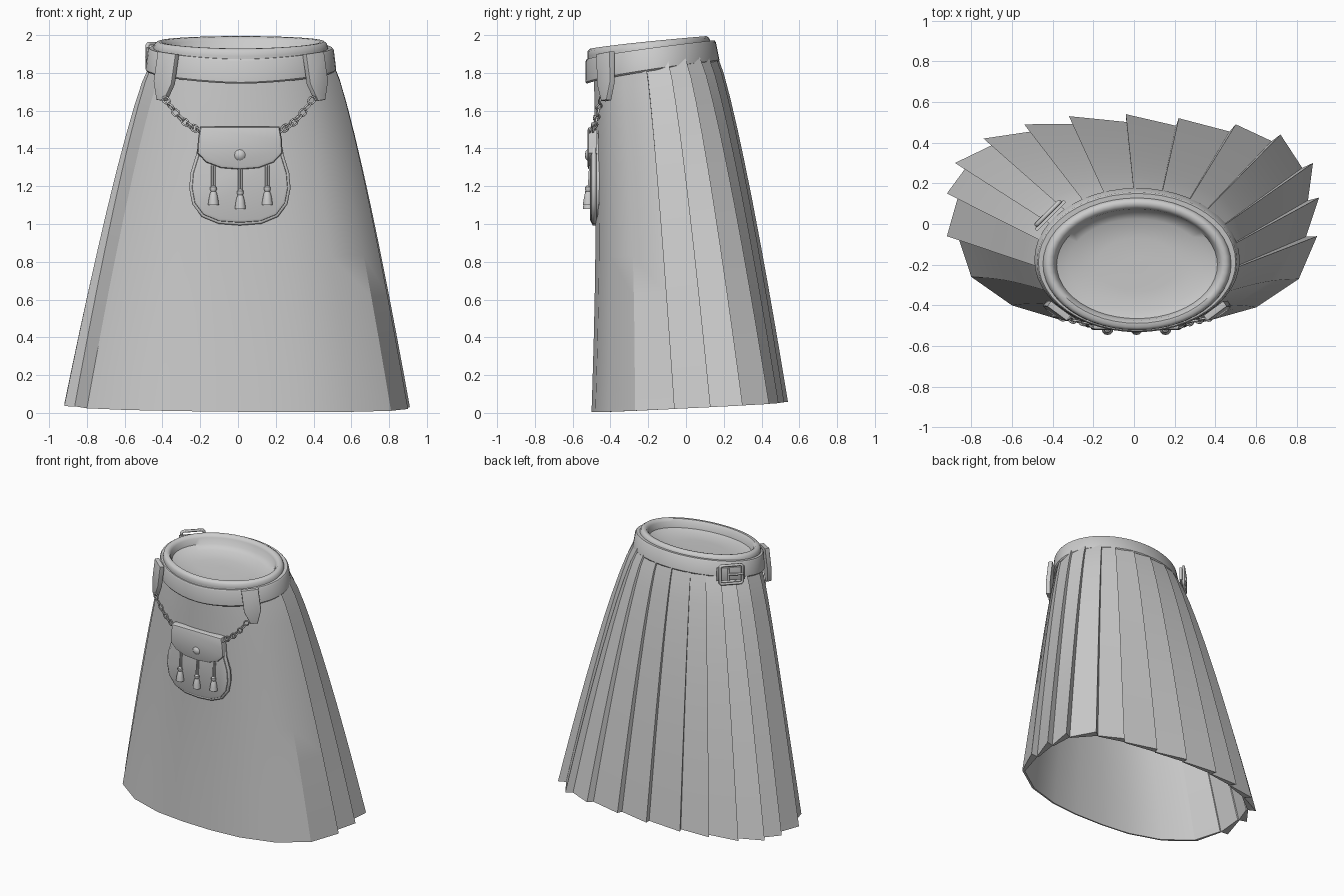
import bpy, bmesh, math
from mathutils import Vector, Matrix

if "Cube" in bpy.data.objects:
    bpy.data.objects.remove(bpy.data.objects["Cube"])

grey = bpy.data.materials.new("grey cloth")
grey.diffuse_color = (0.6, 0.6, 0.6, 1)
grey.use_nodes = True
grey.node_tree.nodes["Principled BSDF"].inputs["Base Color"].default_value = grey.diffuse_color


def finish(name, bm, angle=35):
    bmesh.ops.recalc_face_normals(bm, faces=bm.faces)
    me = bpy.data.meshes.new(name)
    bm.to_mesh(me)
    bm.free()
    me.materials.append(grey)
    ob = bpy.data.objects.new(name, me)
    bpy.context.collection.objects.link(ob)
    bpy.ops.object.select_all(action='DESELECT')
    ob.select_set(True)
    bpy.context.view_layer.objects.active = ob
    bpy.ops.object.shade_smooth_by_angle(angle=math.radians(angle))
    return ob


def loft(name, rings, closed=False, cap=False, angle=35):
    bm = bmesh.new()
    vs = [[bm.verts.new(p) for p in r] for r in rings]
    n = len(vs[0])
    pairs = list(zip(vs, vs[1:])) + ([(vs[-1], vs[0])] if closed else [])
    for a, b in pairs:
        for i in range(n):
            j = (i + 1) % n
            bm.faces.new((a[i], a[j], b[j], b[i]))
    if cap:
        bm.faces.new(vs[-1])
    return finish(name, bm, angle)


def slope(y, front, back):
    s = min(1, max(0, (y + 0.53) / 0.7))
    return front + (back - front) * s ** 0.75


def ring(a, b, cy, front, back, n=48):
    pts = []
    for i in range(n):
        t = 2 * math.pi * i / n
        y = cy + b * math.sin(t)
        pts.append((0.015 + a * math.cos(t), y, slope(y, front, back)))
    return pts


def plate(name, outline, depth, matrix, bevel=0.006):
    # outline in local x/z, front face at local y = -depth
    bm = bmesh.new()
    f = bm.faces.new([bm.verts.new((x, 0, z)) for x, z in outline])
    out = bmesh.ops.extrude_face_region(bm, geom=[f])
    front = [v for v in out["geom"] if isinstance(v, bmesh.types.BMVert)]
    bmesh.ops.translate(bm, verts=front, vec=(0, -depth, 0))
    if bevel:
        edges = [e for e in bm.edges if all(v in front for v in e.verts)]
        bmesh.ops.bevel(bm, geom=edges, offset=bevel, segments=2, profile=0.5, affect='EDGES')
    bmesh.ops.transform(bm, matrix=matrix, verts=bm.verts)
    return finish(name, bm)


def tube(name, pts, radius, cyclic=False):
    cu = bpy.data.curves.new(name, 'CURVE')
    cu.dimensions = '3D'
    cu.bevel_depth = radius
    cu.bevel_resolution = 1
    cu.use_fill_caps = True
    sp = cu.splines.new('POLY')
    sp.points.add(len(pts) - 1)
    for p, c in zip(sp.points, pts):
        p.co = (*c, 1)
    sp.use_cyclic_u = cyclic
    cu.materials.append(grey)
    ob = bpy.data.objects.new(name, cu)
    bpy.context.collection.objects.link(ob)


def lathe(name, profile, x, y, z, axis='Z', n=12):
    rings = []
    for r, h in profile:
        cs = [(r * math.cos(2 * math.pi * i / n), r * math.sin(2 * math.pi * i / n)) for i in range(n)]
        rings.append([(x + c, y + s, z + h) if axis == 'Z' else (x + c, y - h, z + s) for c, s in cs])
    loft(name, rings, cap=True)


# pleated skirt: smooth front apron, then saw-tooth pleats around the back
apron = [(-.80, -.26), (-.60, -.40), (-.35, -.475), (-.12, -.497), (.12, -.5), (.35, -.48), (.60, -.41), (.81, -.27)]
tips = [(.90, -.06), (.91, .13), (.88, .30), (.72, .44), (.50, .49), (.22, .52), (-.04, .54),
        (-.32, .53), (-.54, .49), (-.74, .42), (-.88, .30), (-.92, .15), (-.92, -.06)]


def shrink(p, k):
    return (p[0] * k, -0.1 + (p[1] + 0.1) * k)


hem = [(p, p, 1.0, shrink(p, 0.975)) for p in apron]      # (angle source, hem point, waist scale, lining)
for p in tips:
    hem.append((p, p, 1.0, shrink(p, 0.935)))
    hem.append((p, shrink(p, 0.94), 0.975, shrink(p, 0.925)))


def skirt_ring(t, lining):
    pts = []
    f = t ** 0.8
    for src, out, k, inner in hem:
        a = math.atan2((src[1] - 0.02) / 0.52, src[0] / 0.92)
        if lining:
            k = 0.955
        wx = 0.02 + 0.485 * k * math.cos(a)
        wy = -0.165 + 0.325 * k * math.sin(a)
        hx, hy = inner if lining else out
        x, y = wx + (hx - wx) * f, wy + (hy - wy) * f
        if y < -0.2:
            y += 0.015 * math.sin(math.pi * t)
        top = slope(wy, 1.80, 1.91)
        low = 0.006 + 0.05 * (out[1] + 0.5) - 0.008 * out[0]
        pts.append((x, y, top + (max(low, 0) - top) * t))
    return pts


steps = [0, .06, .13, .22, .32, .43, .55, .67, .79, .9, 1]
loft("pleated_skirt", [skirt_ring(t, False) for t in steps] + [skirt_ring(t, True) for t in reversed(steps)], angle=28)

# waistband with rolled rim and recessed inner surface
loft("waistband", [
    ring(.47, .335, -.185, 1.80, 1.90), ring(.462, .325, -.197, 1.885, 1.975),
    ring(.455, .322, -.20, 1.91, 1.99), ring(.44, .308, -.20, 1.922, 2.0),
    ring(.42, .288, -.20, 1.92, 1.998), ring(.405, .274, -.20, 1.90, 1.98),
    ring(.395, .265, -.20, 1.86, 1.935), ring(.34, .225, -.20, 1.845, 1.91),
    ring(.2, .13, -.20, 1.845, 1.89), ring(.04, .03, -.20, 1.845, 1.89)], cap=True, angle=50)

# belt
loft("belt", [
    ring(.47, .325, -.175, 1.745, 1.865), ring(.497, .348, -.177, 1.74, 1.86),
    ring(.505, .354, -.177, 1.75, 1.868), ring(.492, .345, -.187, 1.86, 1.965),
    ring(.485, .338, -.188, 1.87, 1.975), ring(.45, .31, -.188, 1.87, 1.975)], closed=True)

# hanging straps, ring and chain on each side
strap = [(-.06, 0), (.06, 0), (.06, -.16), (.025, -.255), (-.025, -.255), (-.06, -.16)]
for s, side in ((1, "right"), (-1, "left")):
    m = Matrix.Translation((.015 + s * .375, -.415, 1.905)) @ Matrix.Rotation(s * math.radians(36), 4, 'Z') \
        @ Matrix.Rotation(math.radians(-4), 4, 'X') @ Matrix.Rotation(s * math.radians(-7), 4, 'Y')
    plate("strap_" + side, strap, .032, m)
    start, end = Vector((s * .385 + .005, -.455, 1.655)), Vector((s * .215 + .01, -.495, 1.495))
    along = (end - start).normalized()
    count = 8
    for i in range(count):
        u = i / (count - 1)
        c = start.lerp(end, u) + Vector((0, 0, -.025 * math.sin(math.pi * u)))
        across = along.cross(Vector((0, 1, 0))).normalized()
        if i % 2:
            across = (across * .45 + along.cross(across) * .9).normalized()
        tube("chain_link_%s_%d" % (side, i),
             [c + along * .022 * math.cos(q * math.pi / 5) + across * .016 * math.sin(q * math.pi / 5)
              for q in range(10)], .0055, True)


def mirrored(half):
    # half runs from the top corner down to the centre line
    return [(x, z) for x, z in half] + [(-x, z) for x, z in reversed(half[:-1])]


# pouch: body, piping and flap
body = mirrored([(.20, 1.48), (.222, 1.36), (.25, 1.27), (.257, 1.19), (.242, 1.11),
                 (.195, 1.047), (.11, 1.012), (0, 1.004)])
flap = mirrored([(.21, 1.515), (.222, 1.45), (.226, 1.375), (.18, 1.325), (.10, 1.295), (0, 1.287)])
plate("pouch_body", body, .05, Matrix.Translation((.01, -.458, 0)), .018)
tube("pouch_piping", [(x + .01, -.487, z) for x, z in body], .013, True)
plate("pouch_flap", flap, .05, Matrix.Translation((.01, -.472, 0)), .018)
lathe("flap_stud", [(.029, 0), (.029, .007), (.02, .016), (.006, .02)], .01, -.515, 1.365, 'Y')

# tassels
for i, (x, z) in enumerate(((-.13, 1.10), (.012, 1.08), (.155, 1.10))):
    for d in (-.006, .006):
        tube("tassel_cord_%d" % i, [(x + d, -.508, 1.31), (x + d, -.515, z + .09)], .006)
    lathe("tassel_%d" % i, [(.006, .105), (.017, .095), (.018, .083), (.013, .073), (.019, .06),
                            (.025, .03), (.029, 0)], x, -.517, z)

# belt buckle with prong and keeper, at the back left
bm_pos = Matrix.Translation((-.405, .035, 1.885)) @ Matrix.Rotation(math.radians(-135), 4, 'Z')


def on_buckle(pts):
    return [bm_pos @ Vector(p) for p in pts]


plate("belt_end", [(-.10, -.05), (.10, -.05), (.10, .05), (-.10, .05)], .018, bm_pos, .004)
tube("buckle_frame", on_buckle([(-.07, -.025, -.07), (.07, -.025, -.07), (.08, -.025, -.06), (.08, -.025, .06),
                                (.07, -.025, .07), (-.07, -.025, .07), (-.08, -.025, .06), (-.08, -.025, -.06)]),
     .011, True)
tube("buckle_prong", on_buckle([(-.02, -.02, 0), (.03, -.03, 0), (.085, -.03, 0)]), .008)
tube("buckle_bar", on_buckle([(-.02, -.02, -.045), (-.02, -.02, .045)]), .008)
